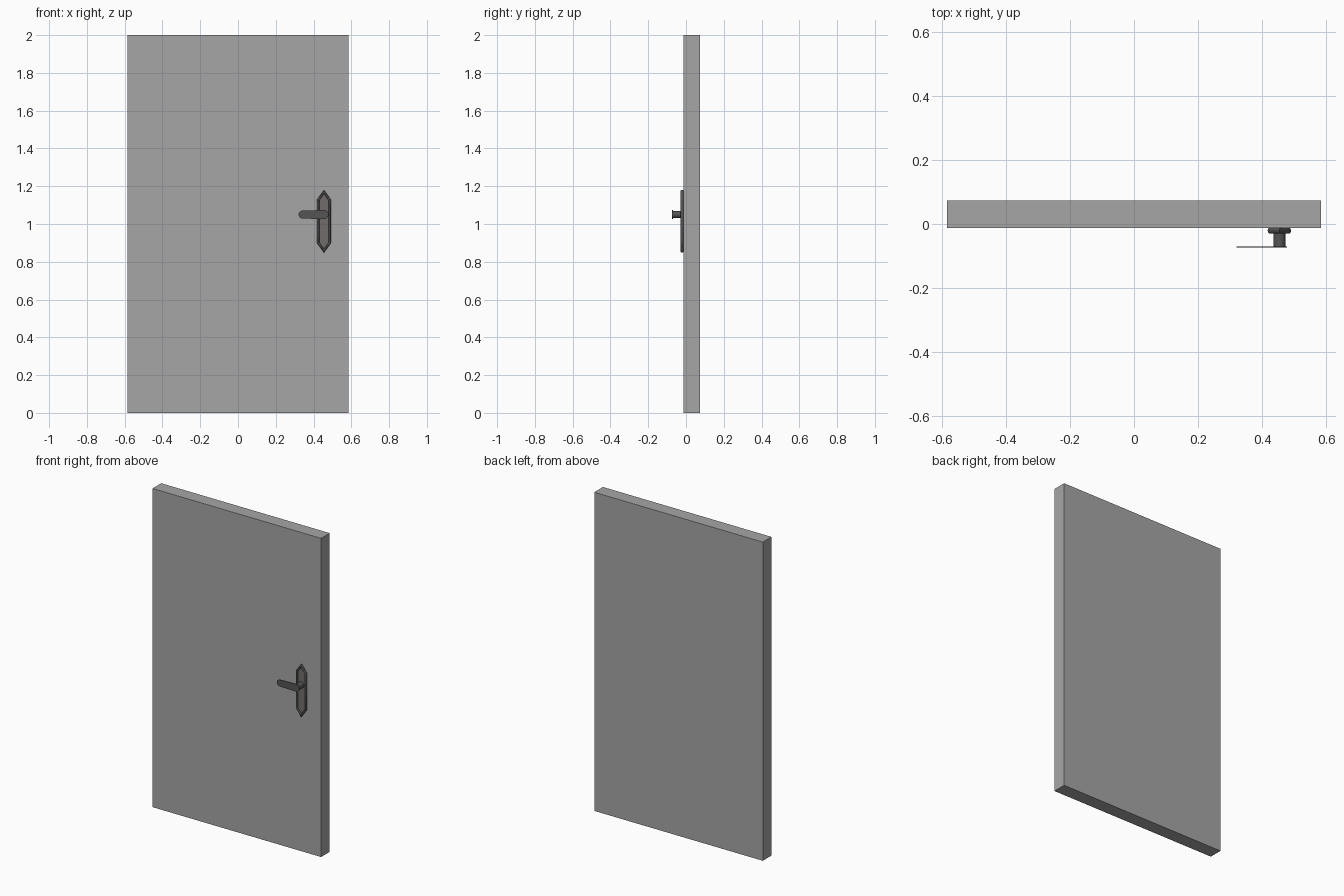
import bpy, bmesh, math

if "Cube" in bpy.data.objects:
    bpy.data.objects.remove(bpy.data.objects["Cube"])

HX, HZ = 0.455, 1.05          # handle axis
FRONT, BACK = -0.012, 0.074   # door faces


def material(name, rgb):
    m = bpy.data.materials.new(name)
    m.diffuse_color = (*rgb, 1)
    m.use_nodes = True
    m.node_tree.nodes["Principled BSDF"].inputs["Base Color"].default_value = m.diffuse_color
    return m


DOOR = material("door_grey", (0.38, 0.38, 0.38))
PLATE = material("plate_brown_grey", (0.17, 0.15, 0.15))
METAL = material("dark_metal", (0.09, 0.09, 0.09))


def finish(name, bm, mat, angle=None):
    bmesh.ops.recalc_face_normals(bm, faces=bm.faces)
    me = bpy.data.meshes.new(name)
    bm.to_mesh(me)
    bm.free()
    me.materials.append(mat)
    ob = bpy.data.objects.new(name, me)
    bpy.context.collection.objects.link(ob)
    if angle:
        bpy.context.view_layer.objects.active = ob
        ob.select_set(True)
        bpy.ops.object.shade_smooth_by_angle(angle=math.radians(angle))
        ob.select_set(False)
    return ob


def hexagon(inset):
    # elongated six-sided outline, moved inwards by inset
    w, shoulder, tip = 0.0365, 0.115, 0.166
    slope = (tip - shoulder) / w
    t = tip - inset * math.sqrt(1 + slope * slope)
    x = w - inset
    s = t - slope * x
    return [(0, t), (x, s), (x, -s), (0, -t), (-x, -s), (-x, s)]


def stack(name, layers, mat, closed=False):
    # join outlines lying in x/z at successive y depths; cap, or close into a ring
    bm = bmesh.new()
    rings = [[bm.verts.new((x, y, z)) for x, z in pts] for pts, y in layers]
    for a, b in zip(rings, rings[1:] + rings[:1] if closed else rings[1:]):
        for i in range(len(a)):
            j = (i + 1) % len(a)
            bm.faces.new((a[i], a[j], b[j], b[i]))
    if not closed:
        bm.faces.new(rings[0])
        bm.faces.new(rings[-1])
    return finish(name, bm, mat, 35)


# Door slab
bm = bmesh.new()
bmesh.ops.create_cube(bm, size=1)
bmesh.ops.scale(bm, vec=(1.17, BACK - FRONT, 2), verts=bm.verts)
bmesh.ops.translate(bm, vec=(0, (FRONT + BACK) / 2, 1), verts=bm.verts)
finish("door_slab", bm, DOOR)

# Backplate panel and the round-section rim that frames it
panel = stack("handle_backplate", [(hexagon(0.006), FRONT), (hexagon(0.006), -0.022)], PLATE)
tube = []
for k in range(16):
    a = math.tau * k / 16
    tube.append((hexagon(0.006 - 0.006 * math.cos(a)), -0.021 - 0.009 * math.sin(a)))
rim = stack("backplate_rim", tube, METAL, closed=True)
panel.location = rim.location = (HX, 0, 1.014)

# Spindle
circle = [(0.019 * math.cos(math.tau * i / 24), 0.019 * math.sin(math.tau * i / 24))
          for i in range(24)]
spindle = stack("handle_spindle", [(circle, -0.020), (circle, -0.071)], METAL)
spindle.location = (HX, 0, HZ)

# Flat lever with two rounded ends
lever_pts = []
for cx, rad, start in ((0.0, 0.024, -90), (-0.113, 0.021, 90)):
    for i in range(13):
        a = math.radians(start + 15 * i)
        lever_pts.append((cx + rad * math.cos(a), rad * math.sin(a)))
lever = stack("handle_lever", [(lever_pts, -0.070), (lever_pts, -0.074)], METAL)
lever.location = (HX, 0, HZ)
